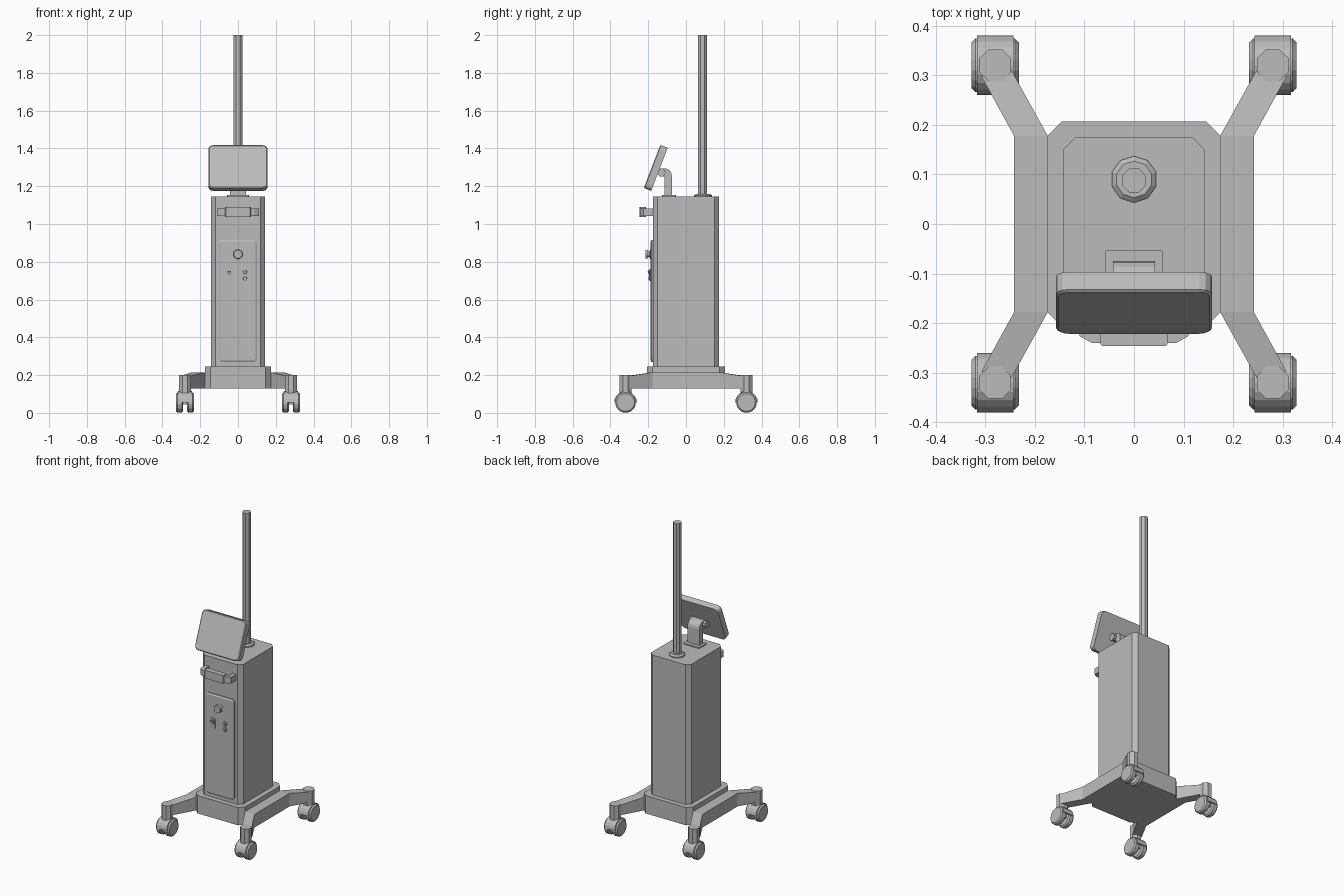
import bpy, bmesh, math
from mathutils import Matrix, Vector

cube = bpy.data.objects.get("Cube")
if cube:
    bpy.data.objects.remove(cube, do_unlink=True)

grey = bpy.data.materials.new("light grey")
grey.use_nodes = True
colour = (0.5, 0.5, 0.5, 1)
grey.diffuse_color = colour
grey.node_tree.nodes["Principled BSDF"].inputs["Base Color"].default_value = colour


def finish(name, bm):
    bmesh.ops.recalc_face_normals(bm, faces=bm.faces)
    mesh = bpy.data.meshes.new(name)
    bm.to_mesh(mesh)
    bm.free()
    mesh.materials.append(grey)
    obj = bpy.data.objects.new(name, mesh)
    bpy.context.collection.objects.link(obj)
    return obj


def loft(name, rings):
    """Closed solid through rings of 3D points."""
    bm = bmesh.new()
    loops = [[bm.verts.new(p) for p in ring] for ring in rings]
    n = len(loops[0])
    for a, b in zip(loops, loops[1:]):
        for i in range(n):
            j = (i + 1) % n
            bm.faces.new((a[i], a[j], b[j], b[i]))
    bm.faces.new(loops[0])
    bm.faces.new(loops[-1])
    return finish(name, bm)


def chamfered(w, h, c):
    """Rectangle outline with half sizes w, h and cut corners."""
    return [(w, c - h), (w, h - c), (w - c, h), (c - w, h),
            (-w, h - c), (-w, c - h), (c - w, -h), (w - c, -h)]


def rounded(w, h, r, steps=3):
    """Rectangle outline with rounded corners."""
    pts = []
    for k, (sx, sy) in enumerate([(1, 1), (-1, 1), (-1, -1), (1, -1)]):
        for i in range(steps + 1):
            a = math.pi / 2 * (k + i / steps)
            pts.append((sx * (w - r) + r * math.cos(a), sy * (h - r) + r * math.sin(a)))
    return pts


def turned(name, centre, axis, profile, sides, phase=0.5):
    """Solid of revolution; profile holds (distance along axis, radius)."""
    turn = Vector((0, 0, 1)).rotation_difference(Vector(axis)).to_matrix()
    rings = []
    for d, r in profile:
        angles = [2 * math.pi * (i + phase) / sides for i in range(sides)]
        rings.append([Vector(centre) + turn @ Vector((r * math.cos(a), r * math.sin(a), d))
                      for a in angles])
    return loft(name, rings)


def upright(name, outline, z0, z1, y=0):
    return loft(name, [[(px, py + y, z) for px, py in outline] for z in (z0, z1)])


def side_profile(name, outline, x0, x1):
    """Outline in (y, z), extruded along x."""
    return loft(name, [[(x, y, z) for y, z in outline] for x in (x0, x1)])


def front_plate(name, x, z, layers):
    """Stack of (y, outline) layers on the front."""
    return loft(name, [[(x + px, y, z + pz) for px, pz in o] for y, o in layers])


# Base and column
upright("base", chamfered(0.175, 0.207, 0.03), 0.13, 0.245)
upright("column", chamfered(0.143, 0.175, 0.025), 0.24, 1.145)

# Legs: a side rail with an angled, tapering arm at each end
for side, sx in (("left", 1), ("right", -1)):
    sections = [(0.25, 0.308, 0.315, 0.298, 0.195), (0.174, 0.242, 0.178, 0.178, 0.215)]
    rings = []
    for sy, order in ((-1, sections), (1, sections[::-1])):
        for xi, xo, yi, yo, top in order:
            rings.append([(sx * xi, sy * yi, 0.13), (sx * xo, sy * yo, 0.13),
                          (sx * xo, sy * yo, top), (sx * xi, sy * yi, top)])
    loft(side + "_leg", rings)

    # Casters
    for end, sy in (("front", -1), ("back", 1)):
        x, y, z = sx * 0.28, sy * 0.32, 0.055
        tag = f"{end}_{side}_caster"
        turned(tag + "_stem", (x, y, 0), (0, 0, 1), [(0.105, 0.035), (0.2, 0.035)], 8)
        arc = [math.pi * i / 10 for i in range(11)]
        hood = [(y + 0.06 * math.cos(a), z + 0.06 * math.sin(a)) for a in arc]
        hood += [(y + 0.052 * math.cos(a), z + 0.052 * math.sin(a)) for a in arc[::-1]]
        side_profile(tag + "_hood", hood, x - 0.037, x + 0.037)
        side_profile(tag + "_fork", [(y - 0.03, z - 0.01), (y + 0.03, z - 0.01),
                                     (y + 0.03, z + 0.05), (y - 0.03, z + 0.05)],
                     x - 0.012, x + 0.012)
        for label, d in (("outer", sx), ("inner", -sx)):
            turned(f"{tag}_{label}_wheel", (x, y, z), (d, 0, 0),
                   [(0.01, 0.046), (0.017, 0.055), (0.04, 0.055), (0.048, 0.047)], 16)

# Pole and collar
turned("pole", (0, 0.088, 0), (0, 0, 1), [(1.14, 0.026), (2.0, 0.026)], 8)
turned("pole_collar", (0, 0.09, 0), (0, 0, 1),
       [(1.14, 0.047), (1.152, 0.047), (1.16, 0.037)], 10)

# Screen on its bracket
upright("bracket_plate", chamfered(0.058, 0.038, 0.003), 1.14, 1.153, -0.09)
bend = [math.pi / 2 * i / 4 for i in range(5)]
arm = [(-0.075, 1.15)] + [(-0.115 + 0.04 * math.cos(a), 1.255 + 0.04 * math.sin(a)) for a in bend]
arm += [(-0.135, 1.295), (-0.135, 1.255), (-0.115, 1.25), (-0.115, 1.15)]
side_profile("bracket_arm", arm, -0.042, 0.042)
turned("bracket_pivot", (-0.06, -0.13, 1.272), (1, 0, 0), [(0, 0.022), (0.12, 0.022)], 10)
screen = front_plate("screen", 0, 0, [(-0.021, rounded(0.152, 0.117, 0.022)),
                                      (-0.017, rounded(0.157, 0.122, 0.025)),
                                      (0.021, rounded(0.157, 0.122, 0.025))])
screen.data.transform(Matrix.Translation((0, -0.16, 1.297)) @ Matrix.Rotation(math.radians(-21), 4, "X"))

# Handle: bent strap with a thicker grip
path = [(-0.11, -0.17), (-0.11, -0.226), (-0.085, -0.24), (0.085, -0.24), (0.11, -0.226), (0.11, -0.17)]
inner = [(0.085, -0.17), (0.085, -0.212), (0.075, -0.218), (-0.075, -0.218), (-0.085, -0.212), (-0.085, -0.17)]
upright("handle_strap", path + inner, 1.042, 1.082)
upright("handle_grip", chamfered(0.068, 0.017, 0.004), 1.036, 1.089, -0.229)

# Control panel with knob, switch and buttons
front_plate("control_panel", 0, 0.592, [(-0.17, rounded(0.1, 0.323, 0.018)),
                                        (-0.182, rounded(0.1, 0.323, 0.018)),
                                        (-0.187, rounded(0.092, 0.315, 0.012))])
turned("knob", (0, -0.185, 0.84), (0, -1, 0),
       [(0, 0.026), (0.005, 0.026), (0.009, 0.014), (0.018, 0.014), (0.02, 0.025), (0.03, 0.023)], 12)
front_plate("switch_frame", -0.046, 0.73, [(-0.183, chamfered(0.018, 0.031, 0.003)),
                                           (-0.192, chamfered(0.018, 0.031, 0.003))])
side_profile("switch_rocker", [(-0.185, 0.708), (-0.194, 0.708), (-0.195, 0.73),
                               (-0.204, 0.752), (-0.185, 0.752)], -0.056, -0.036)
for label, z in (("upper", 0.747), ("lower", 0.712)):
    turned(label + "_button", (0.037, -0.185, z), (0, -1, 0),
           [(0, 0.015), (0.006, 0.015), (0.008, 0.01), (0.014, 0.009)], 10)
